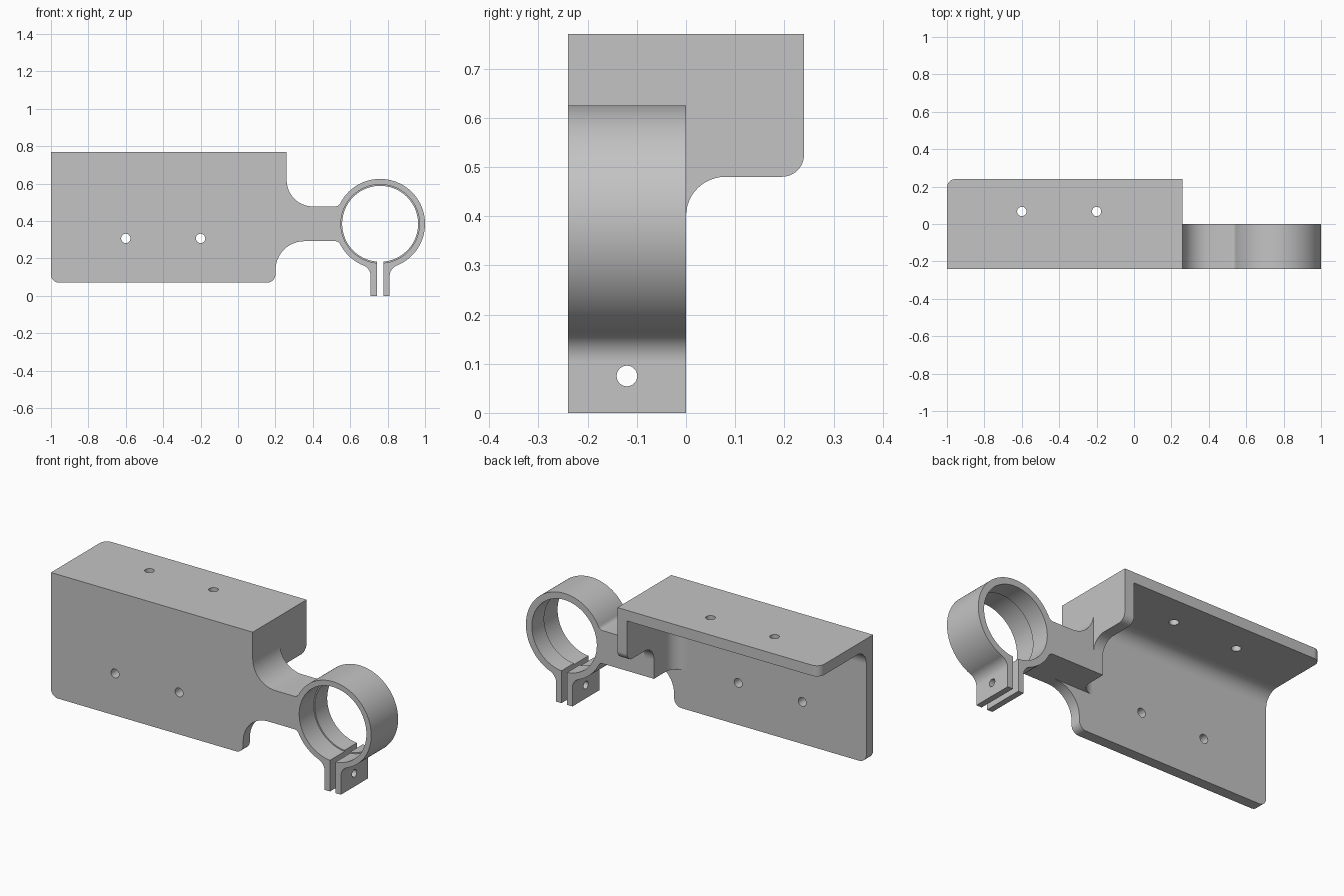
import bpy, bmesh
from math import sin, cos, asin, atan2, sqrt, pi, radians
from mathutils import Matrix

cube = bpy.data.objects.get("Cube")
if cube:
    bpy.data.objects.remove(cube, do_unlink=True)

grey = bpy.data.materials.new("bracket grey")
grey.use_nodes = True
grey.diffuse_color = (0.55, 0.55, 0.55, 1)
grey.node_tree.nodes["Principled BSDF"].inputs["Base Color"].default_value = grey.diffuse_color

# Columns give the world directions of the outline's two axes and the extrusion
PLANES = {
    "xy": Matrix(((1, 0, 0), (0, 1, 0), (0, 0, 1))),
    "xz": Matrix(((1, 0, 0), (0, 0, -1), (0, 1, 0))),
    "yz": Matrix(((0, 0, 1), (1, 0, 0), (0, 1, 0))),
}
NORMAL_AXIS = {"xy": 2, "xz": 1, "yz": 0}


def arc(cx, cy, r, start, end, n=12):
    """Points on an arc, angles in radians."""
    return [(cx + r * cos(start + (end - start) * i / n),
             cy + r * sin(start + (end - start) * i / n)) for i in range(n + 1)]


def quarter(cx, cy, r, start):
    """Quarter turn anticlockwise from a start angle in quarter turns."""
    return arc(cx, cy, r, start * pi / 2, (start + 1) * pi / 2)


def hole(x, y, r):
    return arc(x, y, r, 0, 2 * pi, 32)[:-1]


def prism(name, plane, low, high, outline, holes=()):
    """Extrude an outline with holes between two positions on the normal axis."""
    curve = bpy.data.curves.new(name, "CURVE")
    curve.dimensions = "2D"
    curve.fill_mode = "BOTH"
    curve.extrude = (high - low) / 2
    for loop in [outline, *holes]:
        spline = curve.splines.new("POLY")
        spline.points.add(len(loop) - 1)
        for point, (u, v) in zip(spline.points, loop):
            point.co = (u, v, 0, 1)
        spline.use_cyclic_u = True
    temp = bpy.data.objects.new(name + " outline", curve)
    bpy.context.collection.objects.link(temp)
    deps = bpy.context.evaluated_depsgraph_get()
    mesh = bpy.data.meshes.new_from_object(temp.evaluated_get(deps))
    bpy.data.objects.remove(temp, do_unlink=True)
    bpy.data.curves.remove(curve)

    mesh.transform(PLANES[plane].to_4x4())
    shift = [0, 0, 0]
    shift[NORMAL_AXIS[plane]] = (low + high) / 2
    mesh.transform(Matrix.Translation(shift))
    bm = bmesh.new()
    bm.from_mesh(mesh)
    bmesh.ops.remove_doubles(bm, verts=bm.verts, dist=1e-5)
    bmesh.ops.recalc_face_normals(bm, faces=bm.faces)
    bm.to_mesh(mesh)
    bm.free()
    mesh.name = name
    mesh.materials.clear()
    mesh.materials.append(grey)
    obj = bpy.data.objects.new(name, mesh)
    bpy.context.collection.objects.link(obj)
    bpy.ops.object.select_all(action="DESELECT")
    obj.select_set(True)
    bpy.context.view_layer.objects.active = obj
    bpy.ops.object.shade_smooth_by_angle(angle=radians(30))
    return obj


def cove(x, y, sx, sy, r):
    """Concave fillet filling an inside corner, growing towards sx and sy."""
    curve = [(x + sx * r * (1 - sin(a)), y + sy * r * (1 - cos(a)))
             for a in (i * pi / 24 for i in range(13))]
    return [(x, y)] + curve


# Shared sizes
FRONT, BACK, MID = -0.24, 0.24, 0.0
LEFT, RIGHT, TOP = -1.0, 0.26, 0.77
WALL, ROUND, COVE = 0.06, 0.045, 0.08
BOTTOM, INNER = 0.07, RIGHT - WALL
RX, RZ, R, CORE = 0.76, 0.385, 0.24, 0.225
ARM = 0.093
ARM_LOW, ARM_HIGH = RZ - ARM, RZ + ARM
HOLES = (-0.6, -0.2)

# Front wall with a scooped lower corner
scoop = 0.155
wall = [(LEFT, TOP)]
wall += quarter(LEFT + ROUND, BOTTOM + ROUND, ROUND, 2)
wall += quarter(INNER - ROUND, BOTTOM + ROUND, ROUND, 3)
wall += arc(INNER + scoop, ARM_LOW - scoop, scoop, pi, pi / 2)
wall += [(INNER + scoop, RZ), (RIGHT, RZ), (RIGHT, TOP)]
prism("front_wall", "xz", FRONT, FRONT + WALL, wall,
      [hole(x, 0.307, 0.025) for x in HOLES])

# Top plate
plate = [(LEFT, FRONT), (RIGHT, FRONT), (RIGHT, BACK)]
plate += quarter(LEFT + ROUND, BACK - ROUND, ROUND, 1)
prism("top_plate", "xy", TOP - WALL, TOP, plate,
      [hole(x, 0.067, 0.025) for x in HOLES])

# End flange
flange = [(FRONT, 0.48)] + quarter(BACK - ROUND, 0.48 + ROUND, ROUND, 3)
flange += [(BACK, TOP), (FRONT, TOP)]
prism("end_flange", "yz", INNER, RIGHT, flange)

# Arm to the clamp, with a large fillet up to the flange
sweep = 0.14
side = asin(ARM / CORE)
arm = [(INNER, ARM_LOW)]
arm += arc(RX, RZ, CORE, pi + side, pi - side)
arm += arc(RIGHT + sweep, ARM_HIGH + sweep, sweep, 1.5 * pi, pi)
arm += [(INNER, ARM_HIGH + sweep)]
prism("arm", "xz", FRONT, MID, arm)

# Inside fillets
prism("wall_fillet", "yz", LEFT, INNER, cove(FRONT + WALL, TOP - WALL, 1, -1, COVE))
prism("flange_fillet", "yz", INNER, RIGHT, cove(MID, 0.48, 1, -1, COVE))
prism("end_fillet", "xy", ARM_LOW, TOP - WALL, cove(INNER, FRONT + WALL, -1, 1, COVE))

# Split clamp ring with a stepped bore
GAP = 0.0175
for name, low, high, bore in (("ring_front", FRONT, -0.11, 0.21),
                              ("ring_back", -0.11, MID, 0.203)):
    a, b = asin(GAP / R), asin(GAP / bore)
    ring = arc(RX, RZ, R, a - pi / 2, 1.5 * pi - a, 96)
    ring += arc(RX, RZ, bore, 1.5 * pi - b, b - pi / 2, 96)
    prism(name, "xz", low, high, ring)


def ring_fillet(half, r):
    """Fillet from a straight side to the ring, as (along, across) points."""
    across = half + r
    along = sqrt((R + r) ** 2 - across ** 2)
    return [(sqrt(CORE ** 2 - half ** 2), half)] + arc(
        along, across, r, -pi / 2, atan2(-across, -along))


# Clamp ears, their fillets, and the fillets between arm and ring
EAR = 0.051
ear = [(FRONT, 0), (MID, 0), (MID, 0.162), (FRONT, 0.162)]
for s, label in ((-1, "right"), (1, "left")):
    low, high = sorted((RX + s * GAP, RX + s * EAR))
    prism(label + "_ear", "yz", low, high, ear, [hole(-0.12, 0.075, 0.021)])
    prism(label + "_ear_fillet", "xz", FRONT, MID,
          [(RX + s * v, RZ - u) for u, v in ring_fillet(EAR, 0.06)])
for s, label in ((-1, "lower"), (1, "upper")):
    prism(label + "_arm_fillet", "xz", FRONT, MID,
          [(RX - u, RZ + s * v) for u, v in ring_fillet(ARM, 0.03)])
